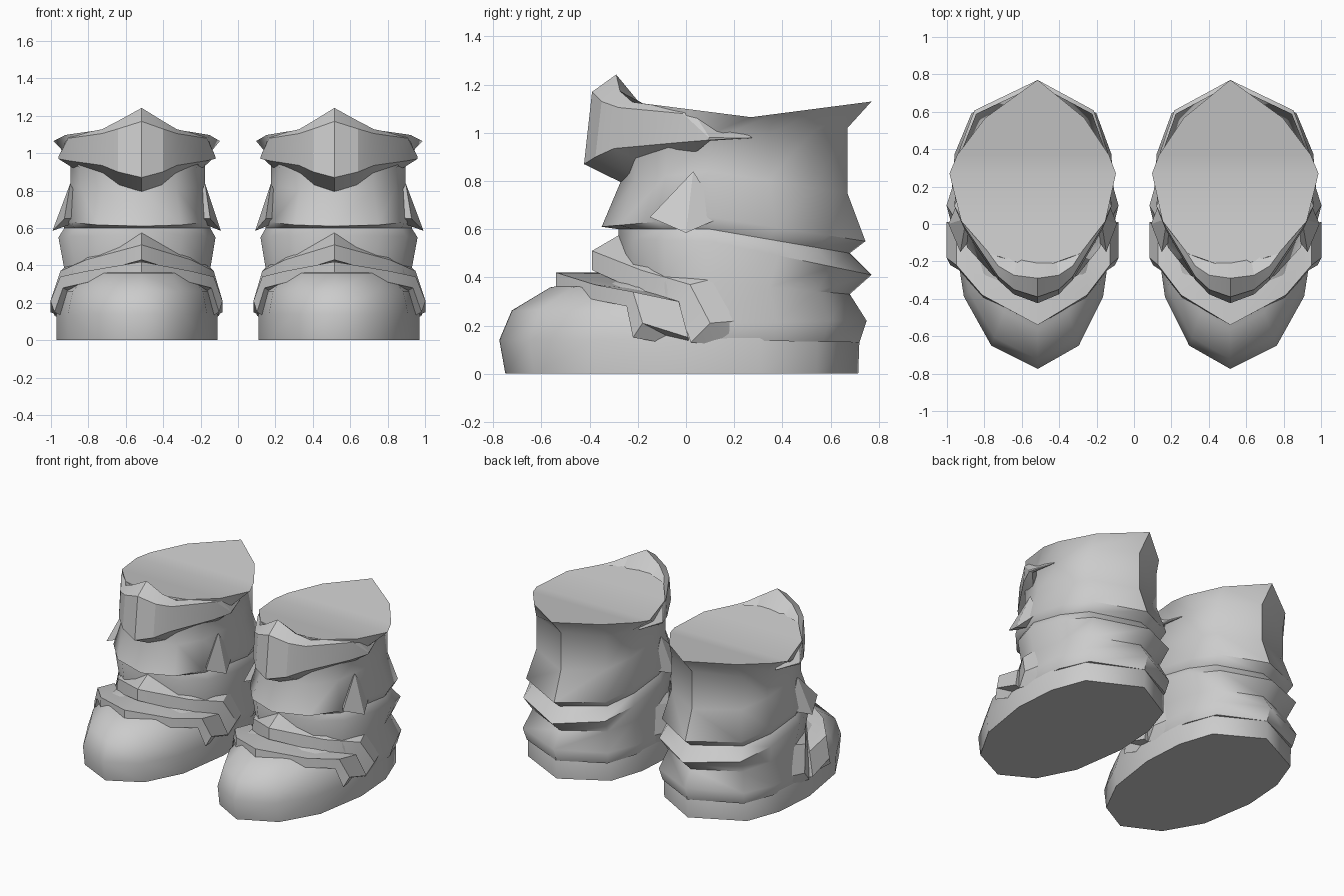
import bpy, bmesh
from math import cos, sin, radians
from mathutils import Vector

if "Cube" in bpy.data.objects:
    bpy.data.objects.remove(bpy.data.objects["Cube"])

shade = (.6, .6, .6, 1)
grey = bpy.data.materials.new("grey_leather")
grey.use_nodes = True
grey.diffuse_color = shade
grey.node_tree.nodes["Principled BSDF"].inputs["Base Color"].default_value = shade


def place(point):
    # Shift into the left boot, which bulges slightly more on its outer side
    x, y, z = point
    return Vector((.515 + x + abs(x) * .06, y, z))


def finish(name, bm, angle):
    # Turn the mesh into an object and mirror it to make the other boot
    bmesh.ops.recalc_face_normals(bm, faces=bm.faces)
    mesh = bpy.data.meshes.new(name)
    bm.to_mesh(mesh)
    bm.free()
    mesh.materials.append(grey)
    boot_part = bpy.data.objects.new(name, mesh)
    bpy.context.collection.objects.link(boot_part)
    mirror = boot_part.modifiers.new("other_boot", "MIRROR")
    mirror.use_mirror_merge = False
    bpy.ops.object.select_all(action="DESELECT")
    boot_part.select_set(True)
    bpy.context.view_layer.objects.active = boot_part
    bpy.ops.object.shade_smooth_by_angle(angle=radians(angle))


def loft(name, sections, angle):
    # Join closed sections into a skin, then close both ends with cross strips
    bm = bmesh.new()
    rows = [[bm.verts.new(place(point)) for point in section] for section in sections]
    for lower, upper in zip(rows, rows[1:]):
        for i in range(len(lower)):
            bm.faces.new((lower[i - 1], lower[i], upper[i], upper[i - 1]))
    for row in (rows[0], rows[-1]):
        for i in range(len(row) // 2):
            strip = (row[i], row[i + 1], row[-i - 1], row[-i])
            bm.faces.new(list(dict.fromkeys(strip)))
    finish(name, bm, angle)


def both_sides(half):
    # Continue sections from the centre line round the opposite side
    mirrored = [[(-x, y, z) for x, y, z in section] for section in half[:0:-1]]
    return mirrored + half


# Directions of the outline corners, from the toe round to the heel
turns = [0, 33, 60, 90, 110, 135, 180]
turns += [-turn for turn in turns[-2:0:-1]]


def ring(front, back, width, front_z, side_z, back_z, middle=.1, heel_power=.8):
    # Boot outline: round in front, squarer behind, with sloping height
    points = []
    for turn in turns:
        across, along = sin(radians(turn)), cos(radians(turn))
        ahead = along > 0
        power = 1 if ahead else heel_power
        end, end_z = (front, front_z) if ahead else (back, back_z)
        reach = abs(along) ** power
        side = abs(across) ** power * (width if across > 0 else -width)
        points.append((side, middle + reach * (end - middle),
                       side_z + reach * (end_z - side_z)))
    return points


# Sole wall, closing into a domed toe
foot = [ring(-.75, .715, .43, 0, 0, 0, middle=0)]
for step in range(4):
    rise = radians(step * 27)
    size = cos(rise) ** .6
    height = .14 + sin(rise) * .27
    foot.append(ring(size * -.775, size * .72, size * .43, height, height, height, middle=0))
loft("foot", foot, 70)

# Shaft of alternating creases and flared folds
crease = dict(front=-.28, back=.68, width=.39)
neck = dict(front=-.27, back=.67, width=.36)
rim = dict(front=-.24, back=.77, width=.445, middle=.27, heel_power=1.5)
loft("shaft", [
    ring(front=-.25, back=.72, width=.42, front_z=.14, side_z=.14, back_z=.13),
    ring(front=-.25, back=.75, width=.44, front_z=.3, side_z=.21, back_z=.22),
    ring(**crease, front_z=.45, side_z=.38, back_z=.33),
    ring(front=-.28, back=.77, width=.42, front_z=.56, side_z=.55, back_z=.41),
    ring(**crease, front_z=.6, side_z=.6, back_z=.5),
    ring(front=-.35, back=.745, width=.41, front_z=.61, side_z=.65, back_z=.55),
    ring(**neck, front_z=.8, side_z=.84, back_z=.75),
    ring(**neck, front_z=.87, side_z=.97, back_z=1.02),
    ring(**rim, front_z=1.13, side_z=1.065, back_z=1.13),
], 48)

# Two straps sweep over the instep; the upper one sits further back
strap_path = [(0, -.54, .42), (.28, -.38, .37), (.41, -.22, .34), (.46, -.18, .21)]
for name, lift in (("lower_strap", 0), ("upper_strap", 1)):
    sections = []
    for i, (x, y, z) in enumerate(strap_path):
        sweep = i / 3
        y += lift * (.15 + sweep * .13)
        z += lift * (1 - sweep) * .09
        inset = 1 - lift * .08
        sections.append([
            (x - sweep * .02, y - sweep * (1 + lift) * .04, z - .06 - lift * .02),
            (x, y, z),
            (x * inset, y + .19 - lift * .07, z - sweep * .06 + lift * .07),
            (x * .8, y + .19, z - .1),
        ])
    loft(name, both_sides(sections), 25)

# Ridged cuff plate, wrapping back along a curve and tapering to its ends
plate = []
for x, top, drop in ((0, 1.17, .3), (.12, 1.13, .23), (.2, 1.105, .17),
                     (.37, 1.08, .12), (.42, .98, .01)):
    y = x * x * 2.75 - .39
    plate.append([
        (x * .95, y + drop / 2, top - drop * 1.3),
        (x, y - drop / 9, top - drop),
        (x, y, top),
        (x, y + drop / 3, top + drop * drop * .8),
        (x * .85, y + .18, top - drop / 7),
    ])
loft("cuff_plate", both_sides(plate), 20)

# Pointed stud on each side of the ankle fold
for name, side in (("outer_stud", 1), ("inner_stud", -1)):
    bm = bmesh.new()
    top = bm.verts.new(place((side * .36, .03, .84)))
    tip = bm.verts.new(place((side * .45, 0, .585)))
    core = bm.verts.new(place((side * .28, 0, .65)))
    for reach in (-.15, .15):
        corner = bm.verts.new(place((side * .39, reach, .65)))
        for edge in ((top, tip), (tip, core), (core, top)):
            bm.faces.new((*edge, corner))
    finish(name, bm, 15)
